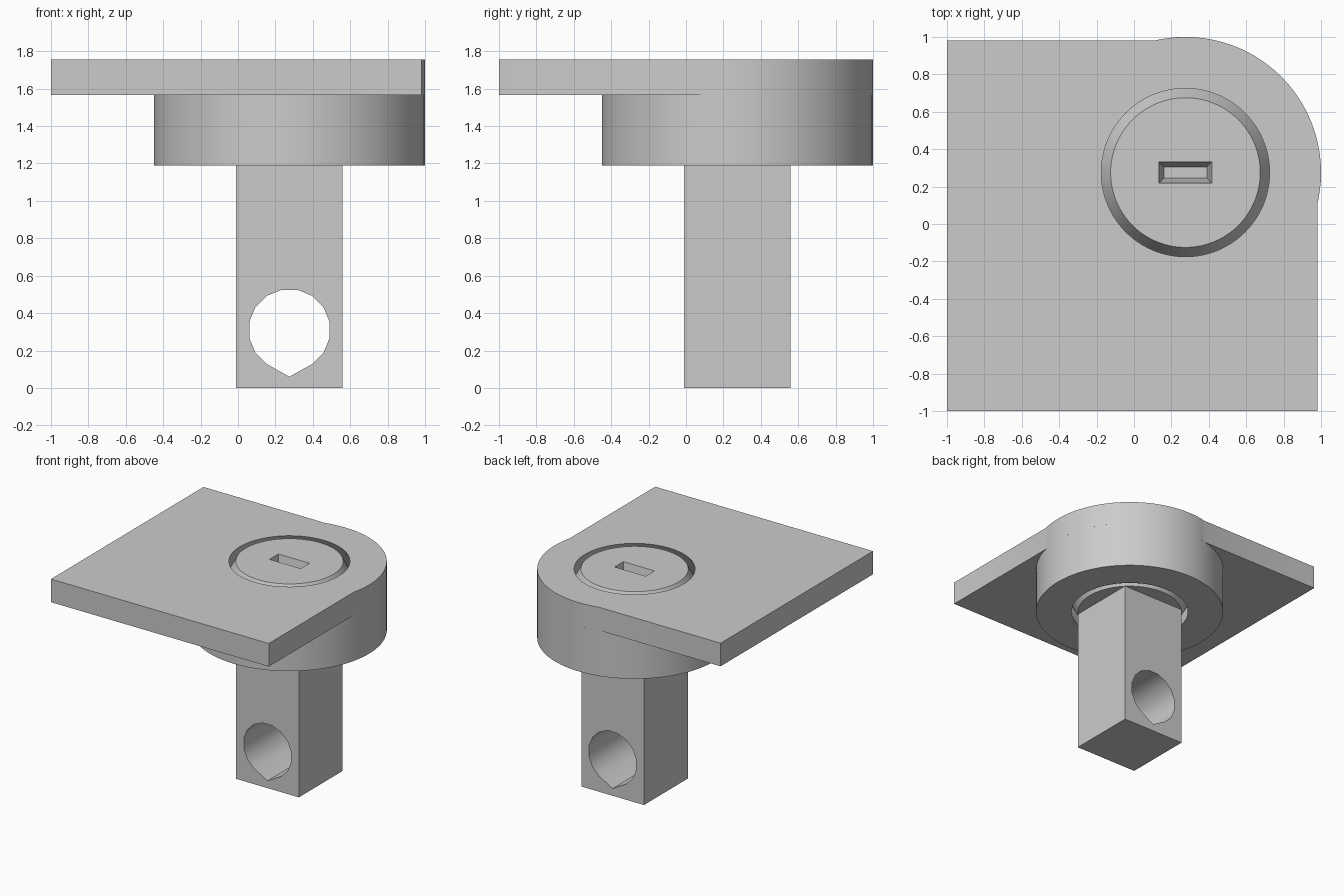
import bpy, bmesh
from math import pi, sin, cos, radians, asin, sqrt

cube = bpy.data.objects.get("Cube")
if cube:
    bpy.data.objects.remove(cube, do_unlink=True)

# Material
grey = bpy.data.materials.new("plain_grey")
grey.use_nodes = True
colour = (0.6, 0.6, 0.6, 1)
grey.diffuse_color = colour
grey.node_tree.nodes["Principled BSDF"].inputs["Base Color"].default_value = colour

AXIS = 0.275        # x and y of the pivot
TOP, MID, LOW = 1.755, 1.565, 1.19
WAIST = (TOP + LOW) / 2
HOUSING_R, HOLE_R, PLUG_R, BULGE = 0.725, 0.45, 0.40, 0.15
SEGMENTS = 96


def make(name, bm):
    bmesh.ops.recalc_face_normals(bm, faces=bm.faces)
    mesh = bpy.data.meshes.new(name)
    bm.to_mesh(mesh)
    bm.free()
    mesh.materials.append(grey)
    obj = bpy.data.objects.new(name, mesh)
    bpy.context.collection.objects.link(obj)
    return obj


def prism(name, points, offset):
    """Extrude a flat outline by an offset vector."""
    bm = bmesh.new()
    face = bm.faces.new([bm.verts.new(p) for p in points])
    new = bmesh.ops.extrude_face_region(bm, geom=[face])["geom"]
    bmesh.ops.translate(bm, vec=offset, verts=[v for v in new if isinstance(v, bmesh.types.BMVert)])
    return make(name, bm)


def lathe(name, profile, ring=False):
    """Revolve (radius, z) points about the pivot, as a ring or with end caps."""
    bm = bmesh.new()
    loops = [[bm.verts.new((AXIS + r * cos(2 * pi * i / SEGMENTS),
                            AXIS + r * sin(2 * pi * i / SEGMENTS), z))
              for i in range(SEGMENTS)] for r, z in profile]
    pairs = list(zip(loops, loops[1:]))
    if ring:
        pairs.append((loops[-1], loops[0]))
    else:
        bm.faces.new(loops[0])
        bm.faces.new(loops[-1])
    for a, b in pairs:
        for i in range(SEGMENTS):
            j = (i + 1) % SEGMENTS
            bm.faces.new((a[i], a[j], b[j], b[i]))
    return make(name, bm)


def cut(obj, cutter):
    mod = obj.modifiers.new("cut", "BOOLEAN")
    mod.operation, mod.solver, mod.object = "DIFFERENCE", "EXACT", cutter
    bpy.context.view_layer.objects.active = obj
    bpy.ops.object.modifier_apply(modifier=mod.name)
    bpy.data.objects.remove(cutter, do_unlink=True)


def hole_radius(z):
    return HOLE_R + BULGE * (TOP - z) / (TOP - WAIST)


# Square plate whose back left corner follows the round housing
side = 0.98
start = -asin(sqrt(HOUSING_R ** 2 - (side - AXIS) ** 2) / HOUSING_R)
sweep = pi / 2 - 2 * start
outline = [(-1, side, MID), (-1, -1, MID), (side, -1, MID)]
for i in range(41):
    a = start + sweep * i / 40
    outline.append((AXIS + HOUSING_R * cos(a), AXIS + HOUSING_R * sin(a), MID))
plate = prism("plate", outline, (0, 0, TOP - MID))
cut(plate, lathe("plate_cutter", [(hole_radius(z), z) for z in (MID - 0.05, TOP + 0.05)]))

# Round housing under the plate, hollowed by a double cone
housing = lathe("housing", [(HOUSING_R, LOW), (HOUSING_R, MID), (hole_radius(MID), MID),
                            (HOLE_R + BULGE, WAIST), (HOLE_R, LOW)], ring=True)

# Captive pivot plug with a tapered slot
plug = lathe("pivot_plug", [(PLUG_R, LOW), (PLUG_R + BULGE, WAIST), (PLUG_R, TOP)])
bm = bmesh.new()
bmesh.ops.create_cube(bm, size=2)
for v in bm.verts:
    taper = 0.027 * v.co.z
    v.co = (AXIS + v.co.x * (0.142 + taper), AXIS + v.co.y * (0.057 + taper),
            TOP + 0.15 * v.co.z)
for v in bm.verts:      # keep the slot mouth at its full size on the surface
    if v.co.z < TOP:
        continue
cut(plug, make("slot_cutter", bm))

# Square shaft with a teardrop cross hole
h = 0.285
corners = [(AXIS + sx * h, AXIS + sy * h, 0) for sx, sy in ((-1, -1), (1, -1), (1, 1), (-1, 1))]
shaft = prism("shaft", corners, (0, 0, LOW + 0.02))
drop = [(AXIS, -1, 0.06)]
for i in range(14):
    a = radians(-56.25 + 22.5 * i)
    drop.append((AXIS + 0.219 * cos(a), -1, 0.31 + 0.219 * sin(a)))
cut(shaft, prism("teardrop_cutter", drop, (0, 2, 0)))

# Smooth the round walls, keep the edges crisp
bpy.ops.object.select_all(action="DESELECT")
for obj in (plate, housing, plug, shaft):
    obj.select_set(True)
bpy.context.view_layer.objects.active = plate
bpy.ops.object.shade_smooth_by_angle(angle=radians(28))
